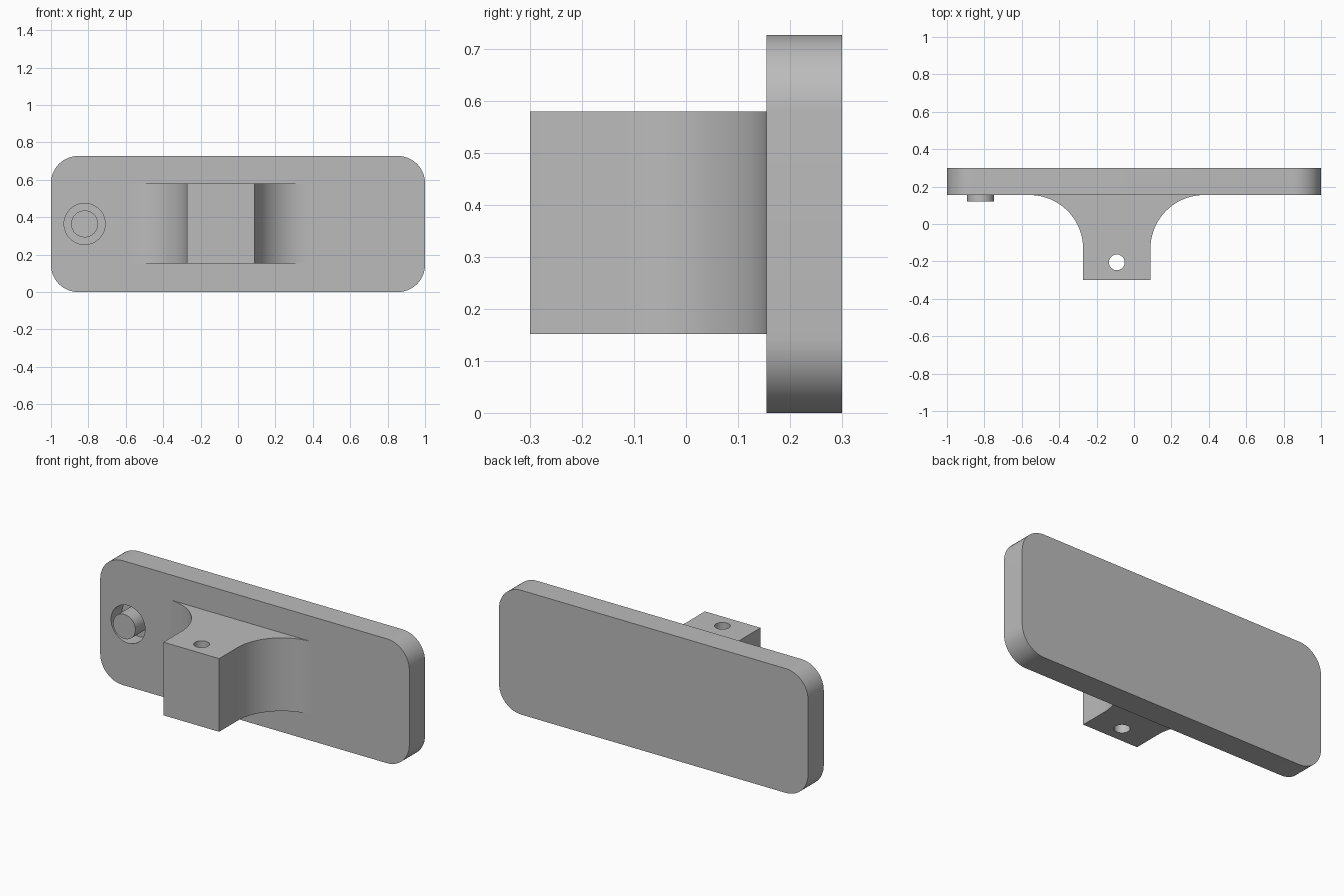
import bpy, bmesh
from math import sin, cos, pi, radians
from mathutils import Matrix, Vector

cube = bpy.data.objects.get("Cube")
if cube:
    bpy.data.objects.remove(cube, do_unlink=True)

grey = bpy.data.materials.new("plain_grey")
grey.use_nodes = True
grey.diffuse_color = (0.5, 0.5, 0.5, 1)
grey.node_tree.nodes["Principled BSDF"].inputs["Base Color"].default_value = (0.5, 0.5, 0.5, 1)

HEIGHT, FRONT, BACK = 0.727, 0.155, 0.30
ARM_X, ARM_HALF = -0.092, 0.18
BUTTON = Vector((-0.82, 0, 0.364))


def arc(cx, cy, r, start, end, steps):
    """Points along an arc, angles in degrees."""
    angles = [radians(start + (end - start) * i / steps) for i in range(steps + 1)]
    return [(cx + r * cos(a), cy + r * sin(a)) for a in angles]


def prism(name, outline, axis, low, high):
    """Extrude a closed outline along y (outline in xz) or z (outline in xy)."""
    bm = bmesh.new()
    place = (lambda p: (p[0], low, p[1])) if axis == "y" else (lambda p: (p[0], p[1], low))
    face = bm.faces.new([bm.verts.new(place(p)) for p in outline])
    ext = bmesh.ops.extrude_face_region(bm, geom=[face])
    shift = Vector((0, high - low, 0)) if axis == "y" else Vector((0, 0, high - low))
    verts = [g for g in ext["geom"] if isinstance(g, bmesh.types.BMVert)]
    bmesh.ops.translate(bm, verts=verts, vec=shift)
    bmesh.ops.recalc_face_normals(bm, faces=bm.faces)
    mesh = bpy.data.meshes.new(name)
    bm.to_mesh(mesh)
    bm.free()
    mesh.materials.append(grey)
    obj = bpy.data.objects.new(name, mesh)
    bpy.context.collection.objects.link(obj)
    return obj


def activate(obj):
    bpy.ops.object.select_all(action="DESELECT")
    obj.select_set(True)
    bpy.context.view_layer.objects.active = obj


def cut(obj, cutter):
    mod = obj.modifiers.new("cut", "BOOLEAN")
    mod.operation, mod.solver, mod.object = "DIFFERENCE", "EXACT", cutter
    activate(obj)
    bpy.ops.object.modifier_apply(modifier=mod.name)
    bpy.data.objects.remove(cutter, do_unlink=True)


def circle(cx, cy, r):
    return arc(cx, cy, r, 0, 360, 48)[:-1]


# Rounded plate with a blind recess on its front
R = 0.145
outline = []
for i, (sx, top) in enumerate([(1, True), (-1, True), (-1, False), (1, False)]):
    cz = HEIGHT - R if top else R
    outline += arc(sx * (1 - R), cz, R, 90 * i, 90 * i + 90, 12)
plate = prism("plate", outline, "y", FRONT, BACK)
cut(plate, prism("recess_cutter", circle(BUTTON.x, BUTTON.z, 0.11), "y", FRONT - 0.1, FRONT + 0.1))

# Button standing on the recess floor
button = prism("button", circle(BUTTON.x, BUTTON.z, 0.072), "y", 0.12, FRONT + 0.102)

# Arm flaring into the plate with concave fillets, drilled from top to bottom
F = 0.287
half = [(ARM_HALF, -0.30)] + arc(ARM_HALF + F, FRONT - F, F, 180, 90, 24)
half.append((ARM_HALF + F, FRONT + 0.01))
profile = [(ARM_X + x, y) for x, y in half] + [(ARM_X - x, y) for x, y in reversed(half)]
arm = prism("arm", profile, "z", 0.152, 0.58)
cut(arm, prism("pin_hole_cutter", circle(ARM_X, -0.205, 0.042), "z", 0, HEIGHT))

for obj in (plate, button, arm):
    activate(obj)
    bpy.ops.object.shade_smooth_by_angle(angle=radians(30))
